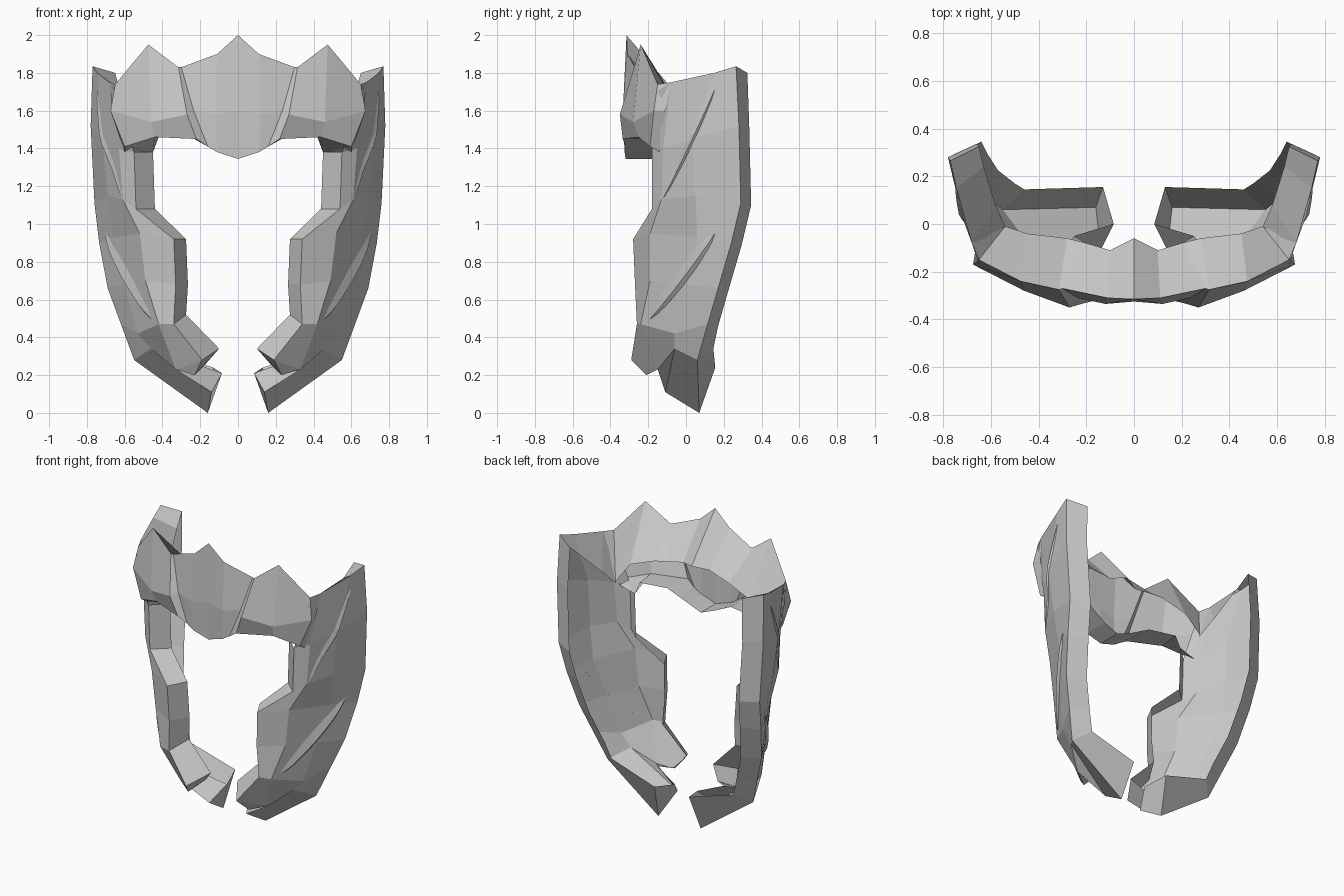
import bpy, bmesh, math
from mathutils import Vector, bvhtree

if "Cube" in bpy.data.objects:
    bpy.data.objects.remove(bpy.data.objects["Cube"])

grey = bpy.data.materials.new("plain_grey")
grey.diffuse_color = (0.59, 0.59, 0.59, 1)
grey.use_nodes = True
grey.node_tree.nodes["Principled BSDF"].inputs["Base Color"].default_value = grey.diffuse_color


def finish(name, bm):
    bmesh.ops.delete(bm, geom=[v for v in bm.verts if not v.link_faces], context='VERTS')
    bmesh.ops.recalc_face_normals(bm, faces=bm.faces[:])
    mesh = bpy.data.meshes.new(name)
    bm.to_mesh(mesh)
    ob = bpy.data.objects.new(name, mesh)
    bpy.context.collection.objects.link(ob)
    mesh.materials.append(grey)
    mod = ob.modifiers.new("mirror", 'MIRROR')
    mod.merge_threshold = 0.002


# Cheek plate, an open shell: each row runs front edge -> two middle ridges -> back edge
rows = [
    [(.65, -.17, 1.69), (.68, -.08, 1.75), (.745, .15, 1.80), (.77, .265, 1.835)],
    [(.55, -.18, 1.38), (.63, -.12, 1.40), (.72, .03, 1.45), (.78, .28, 1.52)],
    [(.54, -.18, 1.08), (.61, -.13, 1.13), (.69, .05, 1.15), (.76, .29, 1.11)],
    [(.34, -.28, .92), (.52, -.19, .95), (.66, .06, .93), (.735, .24, .90)],
    [(.33, -.27, .68), (.49, -.19, .70), (.60, .00, .68), (.69, .17, .66)],
    [(.34, -.26, .47), (.42, -.24, .47), (.53, -.06, .42), (.62, .115, .47)],
    [(.19, -.29, .28), (.33, -.15, .23), (.46, -.06, .34), (.55, .06, .28)],
]
tips = [(.23, -.21, .20), (.14, -.11, .11), (.16, .07, 0)]
# inner rim points along the top edge and around the jaw teeth
rim_top = [(.54, -.01, 1.46), (.58, .08, 1.56), (.63, .24, 1.72), (.65, .325, 1.80)]
rim_end = [(.10, -.15, .34), (.25, -.05, .27), (.40, .03, .38), (.46, .145, .34),
           (.17, -.10, .26), (.085, .0, .21), (.13, .155, .24)]

outer = [p for r in rows for p in r] + tips
inner = list(rim_top)
for i, r in enumerate(rows[1:-1], 1):
    for j, p in enumerate(r):
        d = (-.12, .055, -.01) if j == 3 else (-.10, .09, 0)
        if j == 0 and i >= 3:
            d = (-.065, .125, .05 if i == 5 else 0)
        inner.append(Vector(p) + Vector(d))
inner += rim_end

faces = [(4*i+j, 4*i+j+1, 4*i+j+5, 4*i+j+4) for i in range(6) for j in range(3)]
faces += [(24, 25, 28), (25, 26, 29), (26, 27, 30, 29)]      # the two jaw teeth

bm = bmesh.new()
vo = [bm.verts.new(p) for p in outer]
vi = [bm.verts.new(p) for p in inner]
for f in faces:
    bm.faces.new([vo[k] for k in f])
tree = bvhtree.BVHTree.FromBMesh(bm)
back = dict(zip(vo, vi))
for e in [e for e in bm.edges if e.is_boundary]:
    a, b = e.verts
    if {a, b} != {vo[0], vo[4]}:          # the brow band covers this edge
        bm.faces.new((a, b, back[b], back[a]))
finish("cheek_plate", bm)


# Raised slanted ridges lying on the cheek plates, given by (y, z) end points
def ridge(name, start, end, width, height, steps=12):
    bm = bmesh.new()
    s, e = Vector(start), Vector(end)
    side = (e - s).normalized().orthogonal()
    rings = []
    for i in range(steps + 1):
        t = i / steps
        grow = math.sin(math.pi * t) ** 0.5 if 0 < i < steps else 0.1
        ring = []
        for k, h in ((-1, 0), (.3, height), (1, 0)):
            p = s.lerp(e, t) + side * k * width * grow
            hit = tree.ray_cast(Vector((2, p.x, p.y)), Vector((-1, 0, 0)))[0]
            ring.append(bm.verts.new(((hit.x if hit else .6) + h * grow, p.x, p.y)))
        rings.append(ring)
    for a, b in zip(rings, rings[1:]):
        for k in range(2):
            bm.faces.new((a[k], a[k+1], b[k+1], b[k]))
    finish(name, bm)


ridge("upper_ridge", (.15, 1.71), (-.12, 1.14), .018, .012)
ridge("lower_ridge", (.15, .95), (-.19, .50), .035, .02)

# Brow band, open at the rear: each section runs rear of top lip, top peak,
# front bulge, bottom front, rear of bottom lip
brow = [
    [(0, -.06, 1.70), (0, -.315, 2.0), (0, -.325, 1.60), (0, -.32, 1.345), (0, -.16, 1.345)],
    [(.10, -.11, 1.68), (.11, -.31, 1.90), (.12, -.335, 1.58), (.11, -.325, 1.38), (.10, -.16, 1.385)],
    [(.20, -.08, 1.67), (.30, -.27, 1.83), (.235, -.31, 1.60), (.16, -.32, 1.41), (.17, -.15, 1.42)],
    [(.28, -.06, 1.66), (.315, -.275, 1.83), (.27, -.35, 1.58), (.22, -.335, 1.45), (.24, -.14, 1.455)],
    [(.45, -.04, 1.60), (.475, -.24, 1.95), (.46, -.28, 1.54), (.44, -.25, 1.46), (.42, -.10, 1.46)],
    [(.54, -.01, 1.47), (.65, -.15, 1.74), (.675, -.17, 1.60), (.60, -.19, 1.41), (.45, -.09, 1.38)],
]
bm = bmesh.new()
secs = [[bm.verts.new(p) for p in s] for s in brow]
for a, b in zip(secs, secs[1:]):
    for k in range(4):
        bm.faces.new((a[k], a[k+1], b[k+1], b[k]))
# outer end turning back onto the cheek plate
end = [bm.verts.new(p) for p in ((.68, -.08, 1.75), (.665, -.11, 1.60), (.60, -.14, 1.38))]
for k in range(2):
    bm.faces.new((secs[-1][k+1], secs[-1][k+2], end[k+1], end[k]))
bm.faces.new((secs[-1][0], secs[-1][1], end[0]))
bm.faces.new((secs[-1][3], secs[-1][4], end[2]))
finish("brow_band", bm)
